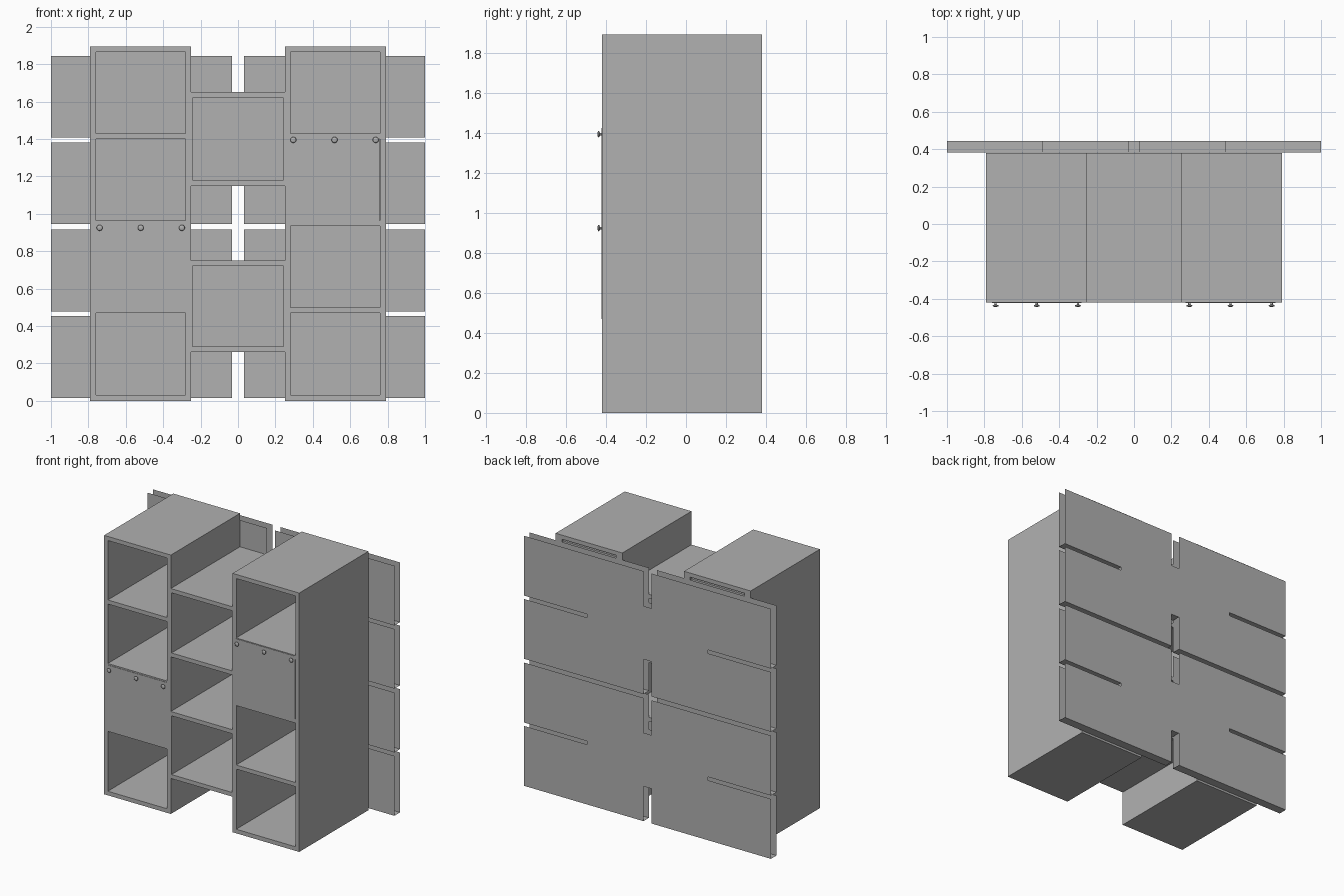
import bpy, bmesh
from mathutils import Matrix, Vector

cube = bpy.data.objects.get("Cube")
if cube:
    bpy.data.objects.remove(cube)

grey = bpy.data.materials.new("plain_grey")
grey.use_nodes = True
grey.diffuse_color = (0.44, 0.44, 0.44, 1)
grey.node_tree.nodes["Principled BSDF"].inputs["Base Color"].default_value = (0.44, 0.44, 0.44, 1)

FRONT, BACK, TOP, WALL = -0.42, 0.38, 1.895, 0.03


def finish(name, bm):
    mesh = bpy.data.meshes.new(name)
    bm.to_mesh(mesh)
    bm.free()
    mesh.materials.append(grey)
    ob = bpy.data.objects.new(name, mesh)
    bpy.context.collection.objects.link(ob)
    return ob


def add_box(bm, x, y, z):
    """Box between the given (low, high) limits."""
    lo, hi = Vector((x[0], y[0], z[0])), Vector((x[1], y[1], z[1]))
    mat = Matrix.Translation((lo + hi) / 2) @ Matrix.Diagonal((*(hi - lo), 1))
    bmesh.ops.create_cube(bm, size=1, matrix=mat)


def box(name, *limits):
    bm = bmesh.new()
    add_box(bm, *limits)
    return finish(name, bm)


def cabinet(name, x0, x1, z0, z1, wall, shelves=()):
    """Open-fronted case with a recessed back and shelves."""
    depth = (FRONT, BACK)
    bm = bmesh.new()
    add_box(bm, (x0, x0 + wall), depth, (z0, z1))
    add_box(bm, (x1 - wall, x1), depth, (z0, z1))
    inner = (x0 + wall, x1 - wall)
    add_box(bm, inner, depth, (z0, z0 + WALL))
    add_box(bm, inner, depth, (z1 - WALL, z1))
    for z in shelves:
        add_box(bm, inner, (FRONT, 0.34), (z - WALL / 2, z + WALL / 2))
    add_box(bm, inner, (0.33, 0.34), (z0 + WALL, z1 - WALL))
    return finish(name, bm)


# Tall side columns with hanging rails behind them
for side, x0, x1 in (("right", -0.79, -0.25), ("left", 0.25, 0.79)):
    cabinet(side + "_column", x0, x1, 0, TOP, WALL, (0.485, 0.95, 1.415))
    box(side + "_hanging_rail", (x0 + 0.05, x1 - 0.05), (0.35, 0.37), (1.825, 1.85))
    for i, x in enumerate((x0 + 0.03, x1 - 0.05)):
        box(f"{side}_rail_bracket_{i}", (x, x + 0.02), (0.34, 0.38), (1.815, 1.865))

# Bridging boxes between the columns
cabinet("lower_bridge_box", -0.25, 0.25, 0.26, 0.75, 0.006)
cabinet("upper_bridge_box", -0.25, 0.25, 1.15, 1.65, 0.006)


def knob(name, x, y, z):
    """Short stem with a domed cap, pointing forward."""
    bm = bmesh.new()
    turn = Matrix.Translation((x, y, z)) @ Matrix.Rotation(1.5708, 4, "X")
    bmesh.ops.create_cone(bm, cap_ends=True, segments=12, radius1=0.006, radius2=0.006,
                          depth=0.02, matrix=turn @ Matrix.Translation((0, 0, 0.008)))
    bmesh.ops.create_uvsphere(bm, u_segments=16, v_segments=8, radius=0.016,
                              matrix=turn @ Matrix.Translation((0, 0, 0.016))
                              @ Matrix.Diagonal((1, 1, 0.4, 1)))
    for f in bm.faces:
        f.smooth = True
    finish(name, bm)


# Doors with a row of three knobs
for side, x0, x1, z0, z1 in (("right", -0.76, -0.28, 0.47, 0.955),
                             ("left", 0.275, 0.757, 0.94, 1.425)):
    box(side + "_door", (x0, x1), (FRONT - 0.003, FRONT + 0.02), (z0, z1))
    mid = (x0 + x1) / 2
    for i in (-1, 0, 1):
        knob(f"{side}_door_knob_{i + 2}", mid + i * 0.22, FRONT - 0.001, z1 - 0.03)


def slotted_panel(name, z0, z1):
    """Hollow wall panel, notched in the middle of each edge, open at ends and top."""
    mid, n, s, h = (z0 + z1) / 2, 0.033, 0.0125, 0.255
    quarter = [(0.49, mid + s), (1, mid + s), (1, z1), (n, z1), (n, z1 - h)]
    right = quarter[::-1] + [(x, 2 * mid - z) for x, z in quarter]
    outline = right + [(-x, z) for x, z in reversed(right)]
    bm = bmesh.new()
    face = bm.faces.new([bm.verts.new((x, BACK + 0.001, z)) for x, z in outline])
    ext = bmesh.ops.extrude_face_region(bm, geom=[face], use_keep_orig=True)
    moved = [v for v in ext["geom"] if isinstance(v, bmesh.types.BMVert)]
    bmesh.ops.translate(bm, verts=moved, vec=(0, 0.064, 0))
    bmesh.ops.recalc_face_normals(bm, faces=bm.faces)
    bm.normal_update()
    open_faces = [f for f in bm.faces if abs(f.normal.x) > 0.5 or f.normal.z > 0.5]
    bmesh.ops.delete(bm, geom=open_faces, context="FACES")
    finish(name, bm)


# Wall panels behind the cabinets
slotted_panel("lower_wall_panel", 0.015, 0.917)
slotted_panel("upper_wall_panel", 0.945, 1.845)
